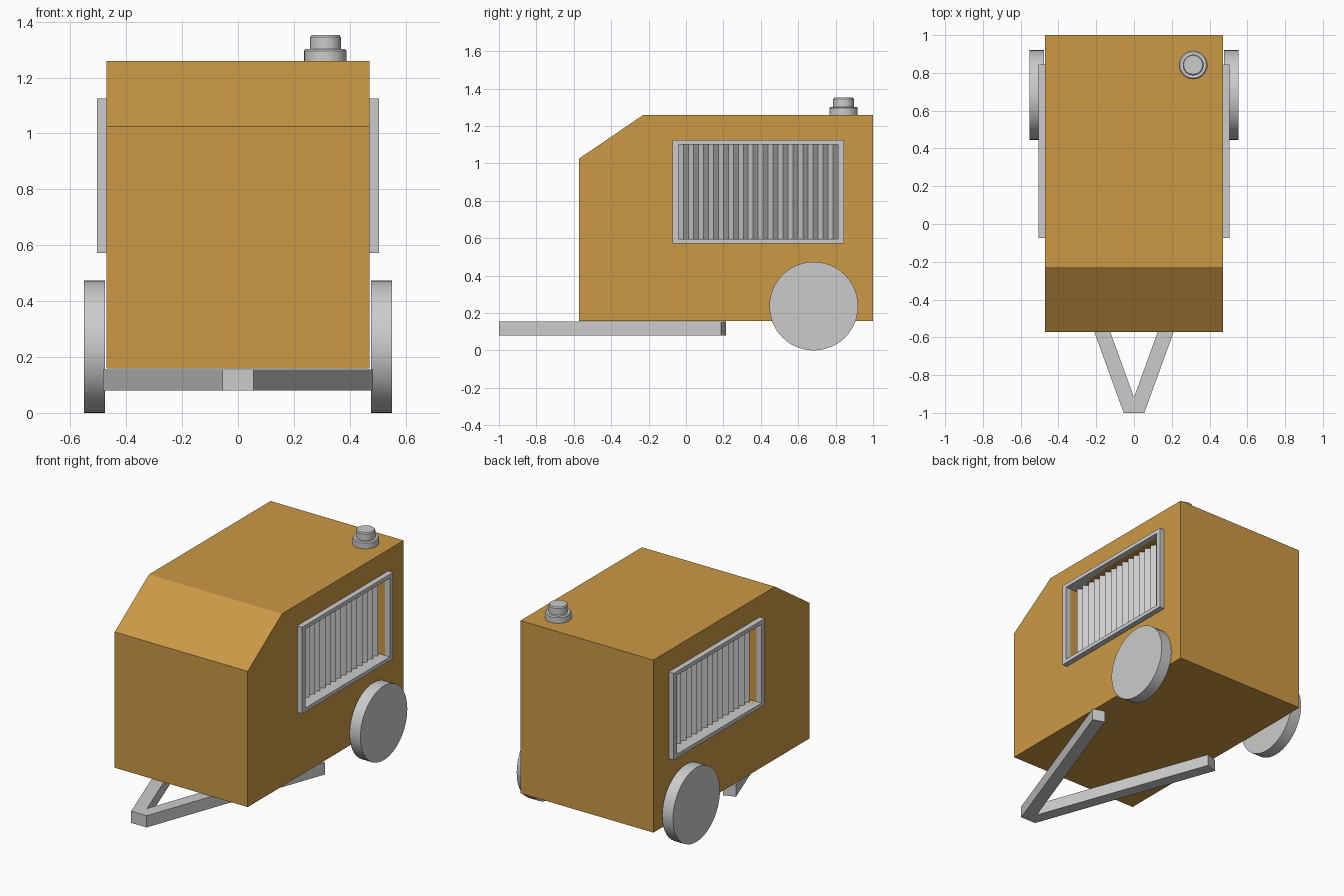
import bpy, bmesh, math
from mathutils import Vector

if "Cube" in bpy.data.objects:
    bpy.data.objects.remove(bpy.data.objects["Cube"])


def make_object(name, bm):
    bmesh.ops.recalc_face_normals(bm, faces=bm.faces)
    mesh = bpy.data.meshes.new(name)
    bm.to_mesh(mesh)
    bm.free()
    ob = bpy.data.objects.new(name, mesh)
    bpy.context.collection.objects.link(ob)
    return ob


def prism(name, points, offset):
    """Extrude a closed 3D outline by an offset vector."""
    bm = bmesh.new()
    face = bm.faces.new([bm.verts.new(p) for p in points])
    geo = bmesh.ops.extrude_face_region(bm, geom=[face])["geom"]
    bmesh.ops.translate(bm, vec=Vector(offset),
                        verts=[v for v in geo if isinstance(v, bmesh.types.BMVert)])
    return make_object(name, bm)


def box(name, x0, x1, y0, y1, z0, z1):
    return prism(name, [(x0, y0, z0), (x0, y1, z0), (x0, y1, z1), (x0, y0, z1)], (x1 - x0, 0, 0))


def mirror_x(ob):
    mod = ob.modifiers.new("mirror", "MIRROR")
    mod.use_axis[0] = True
    return ob


def boolean_cut(ob, cutter):
    mod = ob.modifiers.new("cut", "BOOLEAN")
    mod.operation = "DIFFERENCE"
    mod.solver = "EXACT"
    mod.object = cutter
    cutter.hide_render = True
    cutter.hide_viewport = True
    cutter.display_type = "WIRE"


# Sheet-metal housing with sloped front
body = prism("housing", [(-0.47, y, z) for y, z in
             [(-0.573, 0.158), (1, 0.158), (1, 1.26), (-0.227, 1.26), (-0.573, 1.025)]],
             (0.94, 0, 0))
yellow = bpy.data.materials.new("yellow_paint")
yellow.diffuse_color = (0.6, 0.32, 0.06, 1)
yellow.use_nodes = True
yellow.node_tree.nodes["Principled BSDF"].inputs["Base Color"].default_value = yellow.diffuse_color
body.data.materials.append(yellow)

# Recesses for the side grilles
Y0, Y1, Z0, Z1 = -0.04, 0.812, 0.597, 1.10
for s, side in ((-1, "left"), (1, "right")):
    boolean_cut(body, box("recess_cutter_" + side, s * 0.405, s * 0.6, Y0, Y1, Z0, Z1))

# Grille frames lining the recesses
bm = bmesh.new()
outer = [(-0.073, 0.572), (0.845, 0.572), (0.845, 1.125), (-0.073, 1.125)]
inner = [(Y0, Z0), (Y1, Z0), (Y1, Z1), (Y0, Z1)]
rings = [[bm.verts.new((x, y, z)) for y, z in loop]
         for x, loop in ((0.405, outer), (0.505, outer), (0.505, inner), (0.405, inner))]
for a, b in zip(rings, rings[1:] + rings[:1]):
    for i in range(4):
        j = (i + 1) % 4
        bm.faces.new((a[i], a[j], b[j], b[i]))
mirror_x(make_object("grille_frame", bm))

# Pleated grille inside each frame
bm = bmesh.new()
n = 32
cols = []
for i in range(n + 1):
    x, y = (0.44 if i % 2 else 0.413), Y0 + (Y1 - Y0) * i / n
    cols.append([bm.verts.new((x, y, z)) for z in (Z0, Z1)])
for a, b in zip(cols, cols[1:]):
    bm.faces.new((a[0], b[0], b[1], a[1]))
grille = make_object("grille_slats", bm)
grille.data.flip_normals() if grille.data.polygons[0].normal.x < 0 else None
mirror_x(grille)

# Wheels
for s, side in ((-1, "left"), (1, "right")):
    bpy.ops.mesh.primitive_cylinder_add(vertices=48, radius=0.237, depth=0.076,
                                        location=(s * 0.514, 0.683, 0.237),
                                        rotation=(0, math.pi / 2, 0))
    bpy.context.object.name = "wheel_" + side
    bpy.ops.object.shade_smooth_by_angle()

# V-shaped towing drawbar
prism("drawbar", [(x, y, 0.08) for x, y in
      [(-0.055, -1), (0.055, -1), (0.484, 0.187), (0.409, 0.213), (0, -0.918),
       (-0.409, 0.213), (-0.484, 0.187)]], (0, 0, 0.075))

# Exhaust: lathed stepped cap on the roof
bm = bmesh.new()
profile = [(0, 1.255), (0.076, 1.255), (0.076, 1.296), (0.07, 1.302), (0.055, 1.302),
           (0.055, 1.345), (0.05, 1.352), (0, 1.352)]
verts = [bm.verts.new((r, 0, z)) for r, z in profile]
edges = [bm.edges.new(p) for p in zip(verts, verts[1:])]
bmesh.ops.spin(bm, geom=verts + edges, cent=(0, 0, 0), axis=(0, 0, 1),
               angle=2 * math.pi, steps=32)
bmesh.ops.remove_doubles(bm, verts=bm.verts, dist=0.0005)
exhaust = make_object("exhaust_cap", bm)
exhaust.location = (0.313, 0.842, 0)
